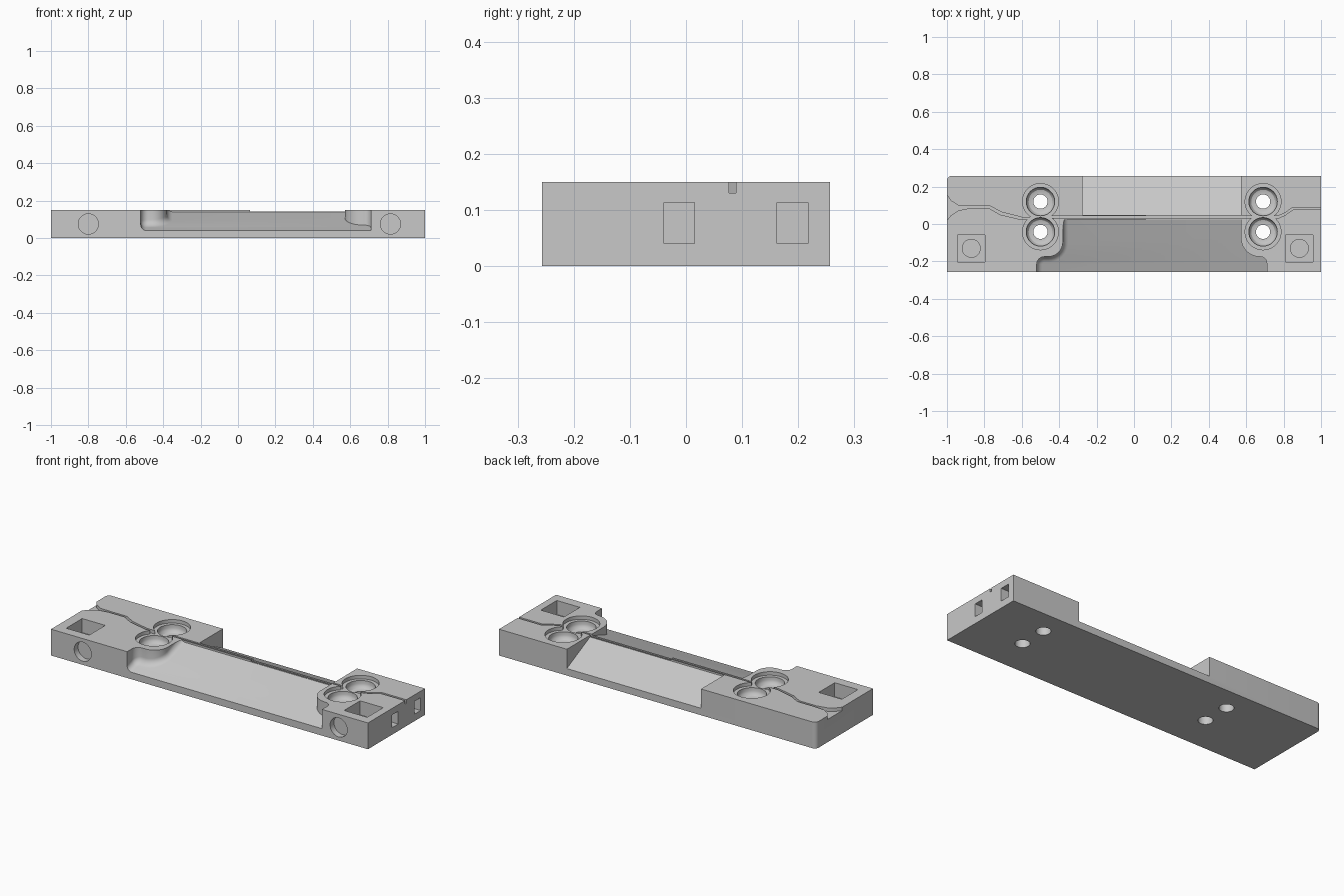
import bpy, bmesh, math
from mathutils import Vector

if "Cube" in bpy.data.objects:
    bpy.data.objects.remove(bpy.data.objects["Cube"])

grey = bpy.data.materials.new("light_grey")
grey.diffuse_color = (0.58, 0.58, 0.58, 1)
grey.use_nodes = True
grey.node_tree.nodes["Principled BSDF"].inputs["Base Color"].default_value = grey.diffuse_color


def loft(name, rings):
    """Closed solid through rings of equal point count."""
    bm = bmesh.new()
    vs = [[bm.verts.new(p) for p in r] for r in rings]
    n = len(vs[0])
    bm.faces.new(vs[0])
    bm.faces.new(vs[-1])
    for a, b in zip(vs, vs[1:]):
        for i in range(n):
            bm.faces.new((a[i], a[(i + 1) % n], b[(i + 1) % n], b[i]))
    bmesh.ops.recalc_face_normals(bm, faces=bm.faces)
    me = bpy.data.meshes.new(name)
    bm.to_mesh(me)
    bm.free()
    ob = bpy.data.objects.new(name, me)
    bpy.context.collection.objects.link(ob)
    return ob


def prism(name, outline, z0, z1):
    return loft(name, [[(x, y, z) for x, y in outline] for z in (z0, z1)])


def box(name, x0, x1, y0, y1, z0, z1):
    return prism(name, [(x0, y0), (x1, y0), (x1, y1), (x0, y1)], z0, z1)


def lathe(name, x, y, profile, n=48):
    ang = [2 * math.pi * i / n for i in range(n)]
    return loft(name, [[(x + r * math.cos(a), y + r * math.sin(a), z) for a in ang]
                       for r, z in profile])


def arc(cx, cy, r, a0, a1, n=8):
    return [(cx + r * math.cos(math.radians(a0 + (a1 - a0) * i / n)),
             cy + r * math.sin(math.radians(a0 + (a1 - a0) * i / n))) for i in range(n + 1)]


def cut(body, cutter):
    m = body.modifiers.new("cut", 'BOOLEAN')
    m.operation, m.solver, m.object = 'DIFFERENCE', 'EXACT', cutter
    bpy.context.view_layer.objects.active = body
    bpy.ops.object.modifier_apply(modifier=m.name)
    bpy.data.objects.remove(cutter)


# Block with one rounded rear corner
W = 0.257
body = prism("base_block", [(-1, -W), (1, -W), (1, W)] + arc(-0.975, W - 0.025, 0.025, 90, 180), 0, 0.15)


# Front pocket: sloping floor, fillet along the left wall
def floor_z(y):
    return 0.04 + (y + W) * 0.1 / (0.025 + W)


left = ([(-0.38, 0.025)] + arc(-0.46, -0.095, 0.08, 0, -90) + arc(-0.48, -0.215, 0.04, 90, 180)
        + [(-0.52, -0.3)])
right = ([(0.71, -0.3)] + arc(0.675, -0.21, 0.035, 0, 90) + arc(0.672, -0.075, 0.1, 270, 180)
         + [(0.572, 0.025)])
normals = []
for i in range(len(left)):
    a, b = Vector(left[max(i - 1, 0)]), Vector(left[min(i + 1, len(left) - 1)])
    d = (b - a).normalized()
    normals.append(Vector((-d.y, d.x)))
rings = [[(x, y, 0.2) for x, y in left + right]]
R = 0.03
for k in range(7):
    t = math.pi / 2 * k / 6
    off, lift = R * (1 - math.cos(t)), R * (1 - math.sin(t))
    ring = [(p[0] + n.x * off, p[1] + n.y * off) for p, n in zip(left, normals)]
    rings.append([(x, y, floor_z(y) + lift) for x, y in ring]
                 + [(x, y, floor_z(y)) for x, y in right])
cut(body, loft("front_pocket", rings))

# Rear slope
yz = [(0.048, 0.2), (0.048, 0.14), (W, 0.04), (0.3, 0.0187), (0.3, 0.2)]
cut(body, loft("rear_slope", [[(x, y, z) for y, z in yz] for x in (-0.275, 0.572)]))

# Ridge crest, lower on its right half
cut(body, box("crest", 0.065, 0.572, 0.01, 0.06, 0.142, 0.2))

# Stepped screw wells with through holes
for x in (-0.5, 0.69):
    for y in (-0.042, 0.12):
        cut(body, lathe("screw_well", x, y, [
            (0.096, 0.2), (0.096, 0.13), (0.076, 0.13), (0.076, 0.112), (0.072, 0.1),
            (0.063, 0.09), (0.05, 0.086), (0.038, 0.086), (0.038, -0.05)]))

# Cable groove: flared left end, ridge run, right end
upper = [(-1.02, 0.17), (-1, 0.155), (-0.98, 0.125), (-0.94, 0.1), (-0.88, 0.097),
         (-0.77, 0.097), (-0.71, 0.064), (-0.6, 0.036), (-0.5, 0.036)]
lower = [(-0.5, 0.023), (-0.6, 0.023), (-0.715, 0.05), (-0.775, 0.084), (-0.88, 0.084),
         (-0.94, 0.072), (-0.98, 0.045), (-1, 0.02), (-1.02, 0.015)]
cut(body, prism("left_groove", upper + lower, 0.13, 0.2))
cut(body, box("ridge_groove", -0.5, 0.69, 0.032, 0.043, 0.13, 0.2))
path = [(0.69, 0.036), (0.77, 0.036), (0.81, 0.055), (0.85, 0.083), (1.02, 0.083)]
cut(body, prism("right_groove", [(x, y + 0.0065) for x, y in path]
                + [(x, y - 0.0065) for x, y in reversed(path)], 0.13, 0.2))

# Square top pockets with a round seat, and round recesses in the front
for xp, xf in ((-0.87, -0.80), (0.884, 0.815)):
    cut(body, box("square_pocket", xp - 0.073, xp + 0.073, -0.202, -0.058, 0.07, 0.2))
    cut(body, lathe("round_seat", xp, -0.13, [(0.048, 0.1), (0.048, 0.045)]))
    disc = arc(xf, 0.075, 0.054, 0, 352.5, 47)
    cut(body, loft("front_recess", [[(x, y, z) for x, z in disc] for y in (-0.3, -0.222)]))

# Rectangular slots in the right end
for y in (-0.012, 0.19):
    cut(body, box("end_slot", 0.94, 1.05, y - 0.0275, y + 0.0275, 0.04, 0.113))

body.data.materials.clear()
body.data.materials.append(grey)
for p in body.data.polygons:
    p.material_index = 0
bpy.ops.object.select_all(action='DESELECT')
body.select_set(True)
bpy.context.view_layer.objects.active = body
bpy.ops.object.shade_smooth_by_angle(angle=math.radians(30))
